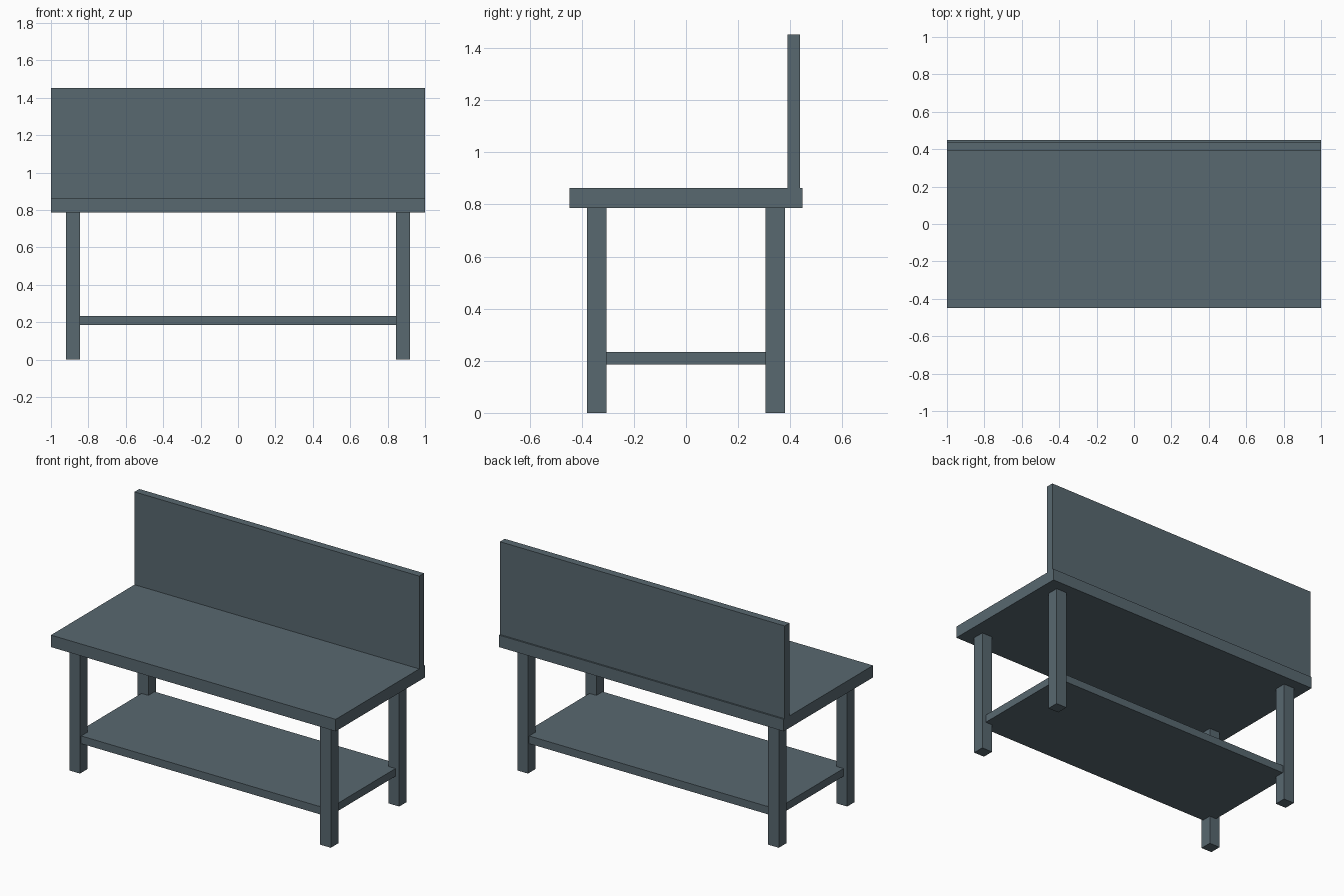
import bpy

if "Cube" in bpy.data.objects:
    bpy.data.objects.remove(bpy.data.objects["Cube"])

# One flat slate grey-blue for the whole bench
slate = bpy.data.materials.new("slate grey")
slate.diffuse_color = (0.098, 0.138, 0.162, 1.0)
slate.use_nodes = True
slate.node_tree.nodes["Principled BSDF"].inputs["Base Color"].default_value = slate.diffuse_color


def box(name, x, y, z):
    """Axis-aligned box from (min, max) pairs."""
    bpy.ops.mesh.primitive_cube_add(size=1)
    ob = bpy.context.object
    ob.name = name
    for v in ob.data.vertices:
        v.co = [lo + (c + 0.5) * (hi - lo) for c, (lo, hi) in zip(v.co, (x, y, z))]
    ob.data.materials.append(slate)
    return ob


TOP_Z, UNDER_Z = 0.863, 0.787

# Worktop and upright back panel
box("worktop", (-1, 1), (-0.448, 0.448), (UNDER_Z, TOP_Z))
box("back_panel", (-1, 1), (0.39, 0.438), (TOP_Z, 1.452))

# Lower shelf, let into the legs
box("lower_shelf", (-0.892, 0.892), (-0.368, 0.368), (0.185, 0.234))

# Four square legs
LEG_X, LEG_Y, HALF = 0.881, 0.343, 0.0375
for side, sx in (("left", -1), ("right", 1)):
    for end, sy in (("front", -1), ("back", 1)):
        cx, cy = sx * LEG_X, sy * LEG_Y
        box(f"{end}_{side}_leg", (cx - HALF, cx + HALF),
            (cy - HALF, cy + HALF), (0, UNDER_Z))
